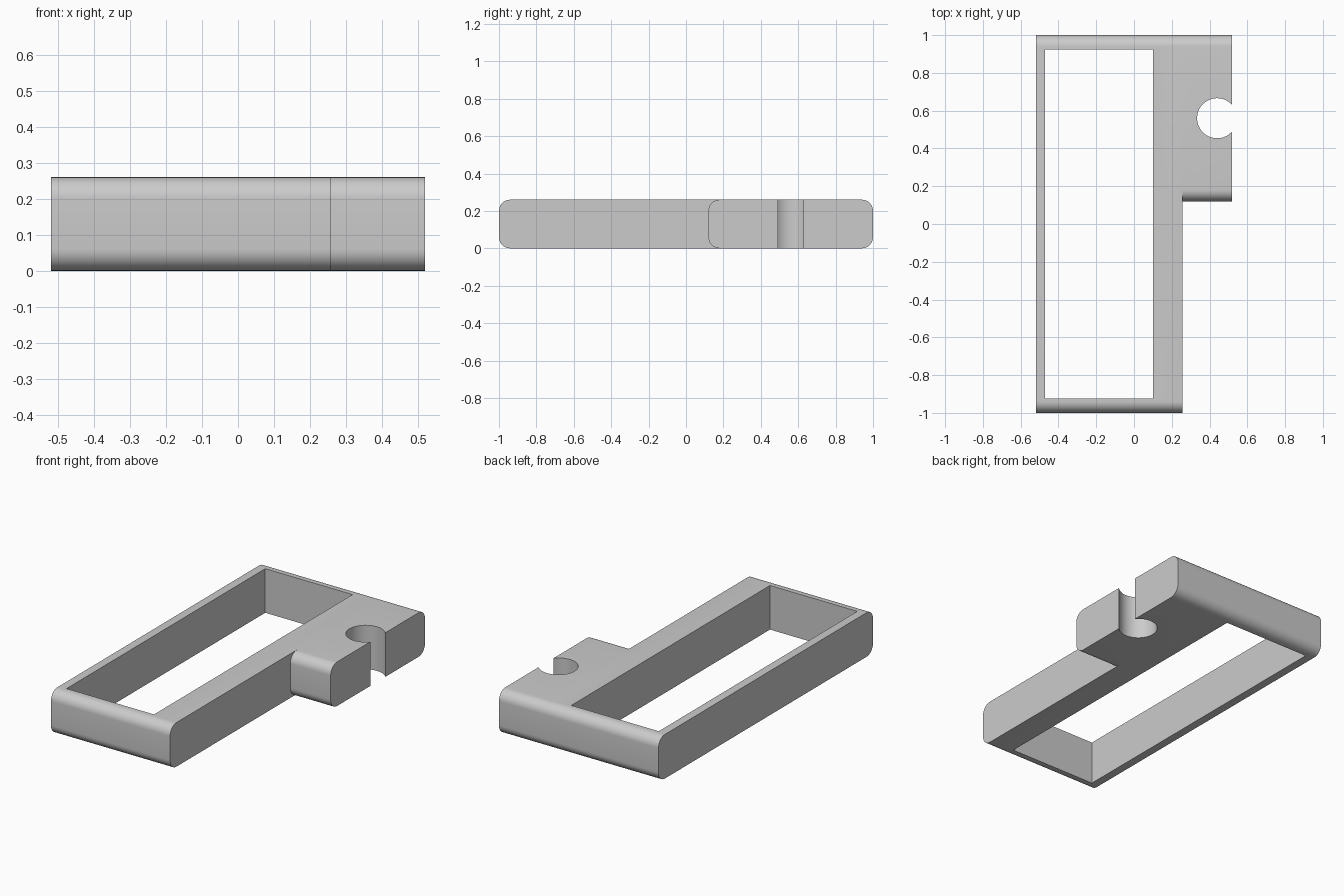
import bpy, bmesh, math

if "Cube" in bpy.data.objects:
    bpy.data.objects.remove(bpy.data.objects["Cube"], do_unlink=True)

HEIGHT, FILLET, STEPS = 0.26, 0.06, 10

grey = bpy.data.materials.new("plain grey")
grey.use_nodes = True
colour = (0.6, 0.6, 0.6, 1)
grey.diffuse_color = colour
grey.node_tree.nodes["Principled BSDF"].inputs["Base Color"].default_value = colour


def finish(bm, name):
    bmesh.ops.recalc_face_normals(bm, faces=bm.faces)
    mesh = bpy.data.meshes.new(name)
    bm.to_mesh(mesh)
    bm.free()
    mesh.materials.append(grey)
    obj = bpy.data.objects.new(name, mesh)
    bpy.context.collection.objects.link(obj)
    return obj


def rounded_bar(name, x0, x1, y0, y1):
    """Rounded side profile in y and z, extruded along x."""
    r = FILLET
    corners = [(y1 - r, HEIGHT - r), (y0 + r, HEIGHT - r), (y0 + r, r), (y1 - r, r)]
    bm = bmesh.new()
    ring = []
    for i, (cy, cz) in enumerate(corners):
        for s in range(STEPS + 1):
            a = (i + s / STEPS) * math.pi / 2
            ring.append(bm.verts.new((x0, cy + r * math.cos(a), cz + r * math.sin(a))))
    face = bm.faces.new(ring)
    moved = bmesh.ops.extrude_face_region(bm, geom=[face], use_keep_orig=True)["geom"]
    bmesh.ops.translate(bm, vec=(x1 - x0, 0, 0),
                        verts=[v for v in moved if isinstance(v, bmesh.types.BMVert)])
    return finish(bm, name)


def box(name, x0, x1, y0, y1):
    bm = bmesh.new()
    bmesh.ops.create_cube(bm, size=1)
    bmesh.ops.scale(bm, vec=(x1 - x0, y1 - y0, 1), verts=bm.verts)
    bmesh.ops.translate(bm, vec=((x0 + x1) / 2, (y0 + y1) / 2, HEIGHT / 2), verts=bm.verts)
    return finish(bm, name)


def cylinder(name, x, y, radius):
    bm = bmesh.new()
    bmesh.ops.create_cone(bm, cap_ends=True, segments=64, radius1=radius, radius2=radius, depth=1)
    bmesh.ops.translate(bm, vec=(x, y, HEIGHT / 2), verts=bm.verts)
    return finish(bm, name)


def combine(target, other, operation):
    """Apply a boolean and discard the helper."""
    mod = target.modifiers.new(operation.lower(), "BOOLEAN")
    mod.object, mod.operation, mod.solver = other, operation, "EXACT"
    bpy.context.view_layer.objects.active = target
    bpy.ops.object.modifier_apply(modifier=mod.name)
    bpy.data.objects.remove(other, do_unlink=True)


# Long frame with its side tab
frame = rounded_bar("frame", -0.52, 0.257, -1, 1)
combine(frame, rounded_bar("side_tab", 0.18, 0.52, 0.12, 1), "UNION")

# Window through the frame and open round slot in the tab
combine(frame, box("window_cutter", -0.47, 0.1, -0.925, 0.925), "DIFFERENCE")
combine(frame, cylinder("slot_cutter", 0.44, 0.56, 0.106), "DIFFERENCE")

# Smooth fillets and slot wall, crisp edges elsewhere
bpy.ops.object.select_all(action="DESELECT")
frame.select_set(True)
bpy.context.view_layer.objects.active = frame
bpy.ops.object.shade_smooth_by_angle(angle=math.radians(30))
